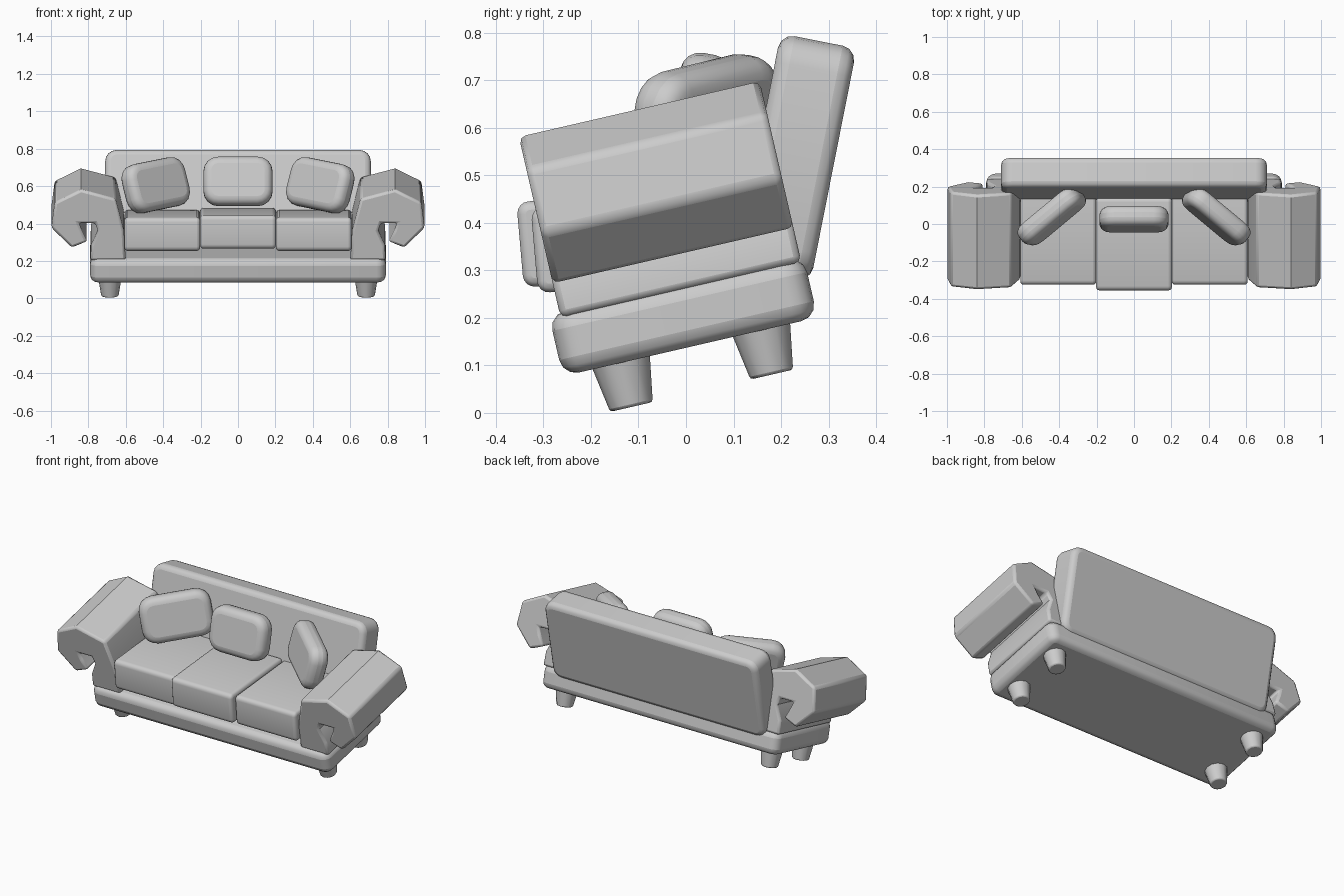
import bpy, bmesh
from math import radians
from mathutils import Matrix, Vector

if "Cube" in bpy.data.objects:
    bpy.data.objects.remove(bpy.data.objects["Cube"])

TILT = Matrix.Rotation(radians(13), 4, 'X')     # whole frame tips up at the rear
LEAN = Matrix.Rotation(radians(-11.2), 4, 'X')  # backrest leans backward


def finish(name, bm, matrix, bevel, segments=2):
    bmesh.ops.recalc_face_normals(bm, faces=bm.faces)
    mesh = bpy.data.meshes.new(name)
    bm.to_mesh(mesh)
    bm.free()
    ob = bpy.data.objects.new(name, mesh)
    bpy.context.collection.objects.link(ob)
    ob.matrix_world = matrix
    if bevel:
        mod = ob.modifiers.new("soft_edges", 'BEVEL')
        mod.width, mod.segments = bevel, segments
        mod.limit_method, mod.angle_limit = 'ANGLE', radians(50)
    bpy.ops.object.select_all(action='DESELECT')
    ob.select_set(True)
    bpy.context.view_layer.objects.active = ob
    bpy.ops.object.shade_smooth_by_angle(angle=radians(40))
    return ob


def padded_box(name, size, matrix, axis, corner, bevel, segments=3):
    """Box with corners rounded around one axis, then all rims softened."""
    bm = bmesh.new()
    bmesh.ops.create_cube(bm, size=1, matrix=Matrix.Diagonal((*size, 1)))
    edges = [e for e in bm.edges
             if abs((e.verts[0].co - e.verts[1].co).normalized()[axis]) > 0.9]
    bmesh.ops.bevel(bm, geom=edges, offset=corner, segments=4,
                    profile=0.5, affect='EDGES')
    return finish(name, bm, matrix, bevel, segments)


def at(x, y, z):
    return Matrix.Translation((x, y, z))


# Base platform
padded_box("base", (1.58, 0.55, 0.133), TILT @ at(0, 0.04, 0.2), 2, 0.05, 0.035)

# Backrest
padded_box("backrest", (1.42, 0.163, 0.5), LEAN @ at(0, 0.122, 0.572), 1, 0.06, 0.03)

# Seat cushions, the middle one slightly prouder
for label, x, y, z, w, d in (("left", -0.405, -0.07, 0.363, 0.405, 0.5),
                             ("middle", 0, -0.1, 0.375, 0.405, 0.5),
                             ("right", 0.405, -0.07, 0.363, 0.405, 0.5)):
    m = at(x, y, z) @ Matrix.Rotation(radians(5), 4, 'X')
    padded_box(label + "_seat_cushion", (w, d, 0.18), m, 0, 0.025, 0.018)

# Scroll arms: hooked profile (x, height) extruded along the tilted depth
ARM = [(0.60, 0.255), (0.61, 0.42), (0.655, 0.595), (0.84, 0.645), (0.98, 0.575),
       (0.998, 0.435), (0.89, 0.325), (0.805, 0.36), (0.835, 0.42), (0.85, 0.46),
       (0.765, 0.46), (0.75, 0.42), (0.785, 0.34), (0.79, 0.255)]
for label, side in (("left", -1), ("right", 1)):
    bm = bmesh.new()
    face = bm.faces.new([bm.verts.new((side * x, -0.212, z)) for x, z in ARM])
    ext = bmesh.ops.extrude_face_region(bm, geom=[face])
    bmesh.ops.translate(bm, vec=(0, 0.52, 0),
                        verts=[v for v in ext["geom"] if isinstance(v, bmesh.types.BMVert)])
    finish(label + "_arm", bm, TILT, 0.014)

# Throw pillows: middle one leaning back, outer ones turned inward
pillows = (("left", -0.44, 0.04, 0.605, 38, 9, 0.40),
           ("middle", 0, 0.025, 0.625, 0, 0, 0.37),
           ("right", 0.44, 0.04, 0.605, -38, 9, 0.40))
for label, x, y, z, yaw, roll, w in pillows:
    roll = roll if x > 0 else -roll
    m = (at(x, y, z) @ Matrix.Rotation(radians(yaw), 4, 'Z')
         @ Matrix.Rotation(radians(-11), 4, 'X') @ Matrix.Rotation(radians(roll), 4, 'Y'))
    padded_box(label + "_pillow", (w, 0.11, 0.265), m, 1, 0.08, 0.042, 4)

# Tapered legs
for depth, y in (("front", -0.109), ("rear", 0.194)):
    for label, side in (("left", -1), ("right", 1)):
        bm = bmesh.new()
        bmesh.ops.create_cone(bm, cap_ends=True, segments=12,
                              radius1=0.046, radius2=0.065, depth=0.115)
        finish(f"{depth}_{label}_leg", bm, TILT @ at(side * 0.685, y, 0.0955), 0.006)
